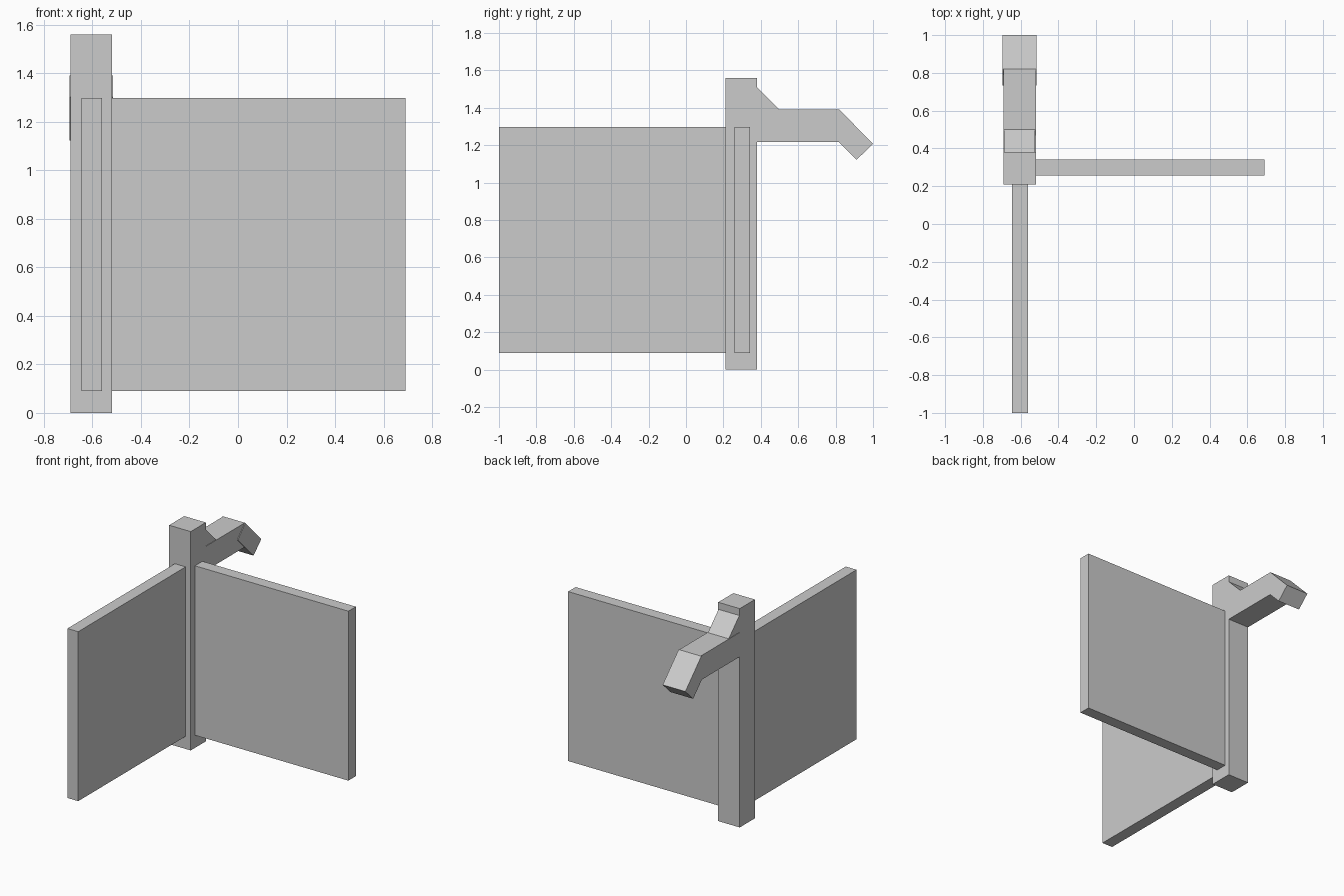
import bpy

if "Cube" in bpy.data.objects:
    bpy.data.objects.remove(bpy.data.objects["Cube"])


def extrude_x(name, x0, x1, profile):
    """Solid prism: a (y, z) outline extruded from x0 to x1."""
    n = len(profile)
    verts = [(x, y, z) for x in (x0, x1) for y, z in profile]
    faces = [tuple(range(n))[::-1], tuple(range(n, 2 * n))]
    faces += [(i, (i + 1) % n, n + (i + 1) % n, n + i) for i in range(n)]
    mesh = bpy.data.meshes.new(name)
    mesh.from_pydata(verts, [], faces)
    mesh.update()
    obj = bpy.data.objects.new(name, mesh)
    bpy.context.collection.objects.link(obj)
    return obj


def box(name, x, y, z):
    return extrude_x(name, *x, [(y[0], z[0]), (y[1], z[0]), (y[1], z[1]), (y[0], z[1])])


# Square corner post
box("post", (-0.69, -0.52), (0.21, 0.38), (0, 1.56))

# Two square panels at right angles
box("front_panel", (-0.645, -0.56), (-1.0, 0.21), (0.09, 1.298))
box("side_panel", (-0.52, 0.69), (0.258, 0.342), (0.09, 1.298))

# Bracket arm with its diagonal brace and down-turned tip
box("arm", (-0.69, -0.52), (0.38, 0.82), (1.217, 1.39))
extrude_x("brace", -0.687, -0.523,
          [(0.30, 1.43), (0.42, 1.31), (0.502, 1.388), (0.38, 1.51)])
extrude_x("arm_tip", -0.695, -0.516,
          [(0.734, 1.301), (0.912, 1.122), (1.0, 1.207), (0.82, 1.39)])

# Outward-facing normals on every part
import bmesh
for obj in bpy.context.collection.objects:
    bm = bmesh.new()
    bm.from_mesh(obj.data)
    bmesh.ops.recalc_face_normals(bm, faces=bm.faces)
    bm.to_mesh(obj.data)
    bm.free()
